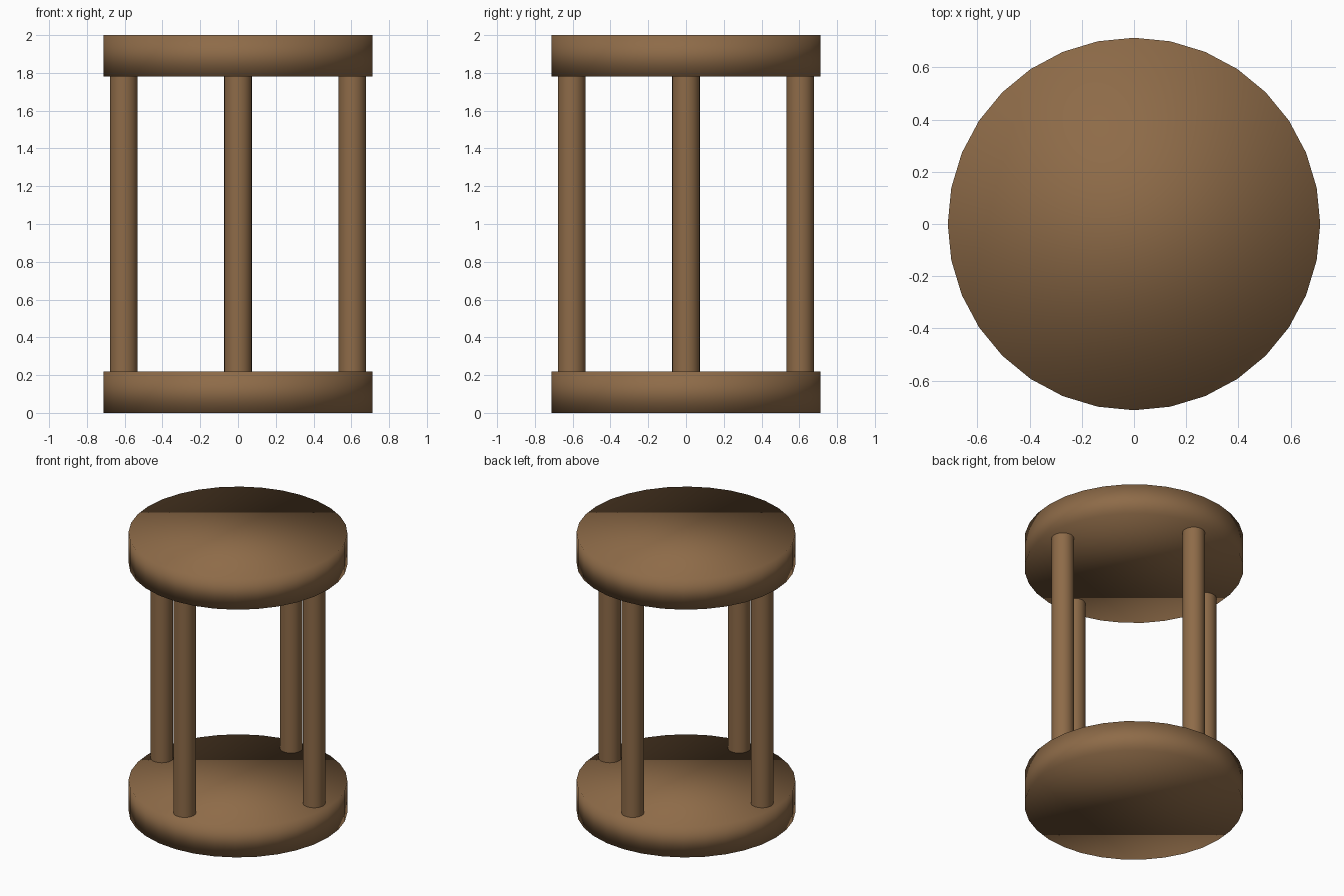
import bpy, math

if "Cube" in bpy.data.objects:
    bpy.data.objects.remove(bpy.data.objects["Cube"])

# Single wood colour
wood = bpy.data.materials.new("brown wood")
wood.diffuse_color = (0.27, 0.147, 0.065, 1)
wood.use_nodes = True
wood.node_tree.nodes["Principled BSDF"].inputs["Base Color"].default_value = wood.diffuse_color


def cylinder(name, x, y, z0, z1, radius, by_angle):
    bpy.ops.mesh.primitive_cylinder_add(vertices=32, radius=radius, depth=z1 - z0,
                                        location=(x, y, (z0 + z1) / 2))
    ob = bpy.context.object
    ob.name = name
    ob.data.materials.append(wood)
    if by_angle:
        bpy.ops.object.shade_smooth_by_angle(angle=math.radians(30))
    else:
        bpy.ops.object.shade_smooth()
    return ob


# Base and top discs, softly shaded over their rims
cylinder("base_disc", 0, 0, 0, 0.22, 0.713, False)
cylinder("top_disc", 0, 0, 1.78, 2.0, 0.713, False)

# Four posts on the axes
for name, x, y in (("right_post", 1, 0), ("back_post", 0, 1),
                   ("left_post", -1, 0), ("front_post", 0, -1)):
    cylinder(name, x * 0.605, y * 0.605, 0.215, 1.785, 0.073, True)
